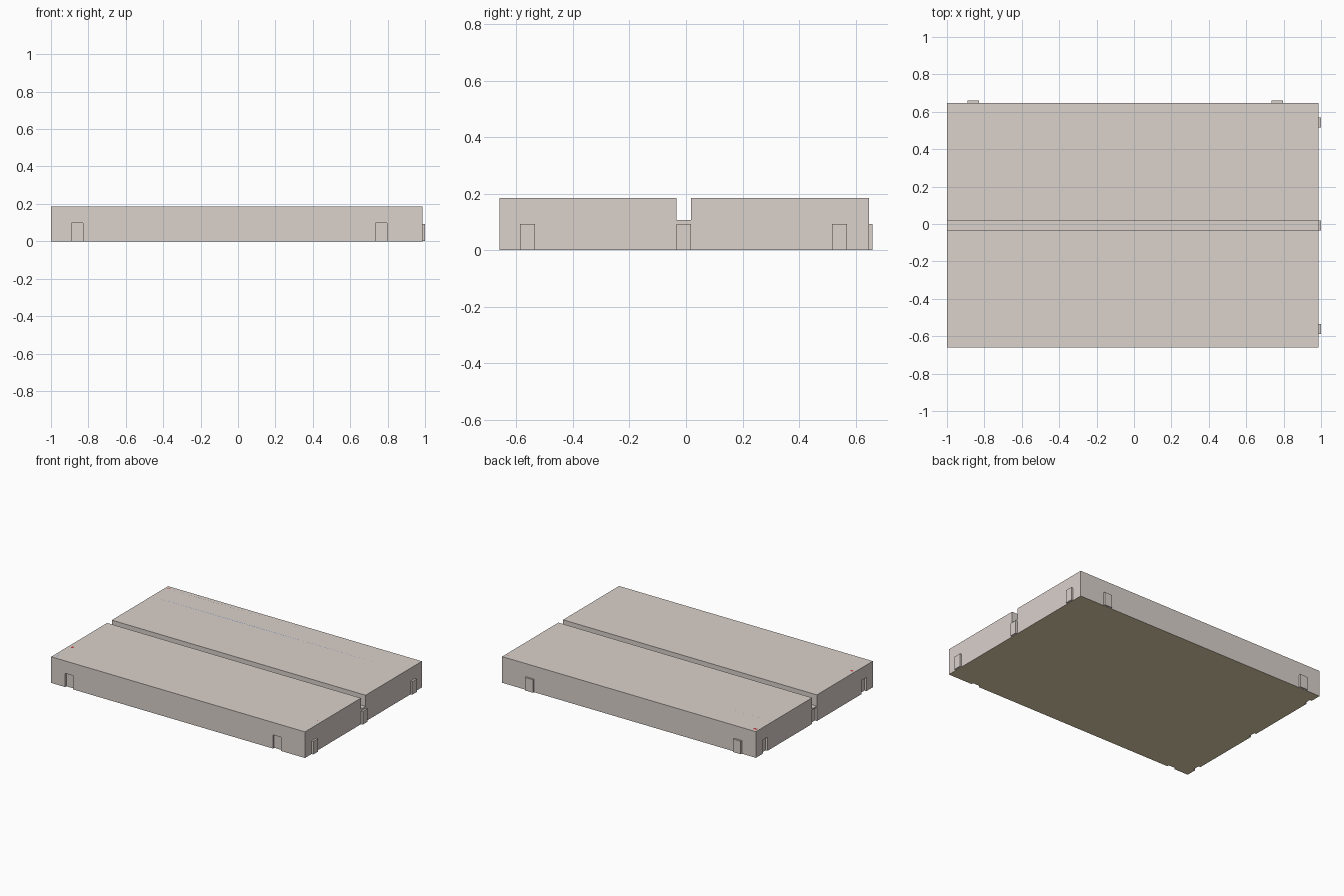
import bpy, bmesh, math

if "Cube" in bpy.data.objects:
    bpy.data.objects.remove(bpy.data.objects["Cube"])

def material(name, rgb):
    def lin(c):
        c /= 255
        return c / 12.92 if c <= 0.04045 else ((c + 0.055) / 1.055) ** 2.4
    m = bpy.data.materials.new(name)
    m.diffuse_color = (*[lin(c) for c in rgb], 1)
    m.use_nodes = True
    m.node_tree.nodes["Principled BSDF"].inputs["Base Color"].default_value = m.diffuse_color
    return m

GREY = material("warm grey", (218, 209, 203))
OLIVE = material("tan underside", (227, 214, 175))
RED = material("red mark", (200, 60, 65))
BLUE = material("blue mark", (70, 120, 200))
DARK = material("dark grey mark", (110, 112, 112))

def finish(name, bm, mat=GREY):
    bmesh.ops.recalc_face_normals(bm, faces=bm.faces)
    me = bpy.data.meshes.new(name)
    bm.to_mesh(me)
    bm.free()
    me.materials.append(mat)
    ob = bpy.data.objects.new(name, me)
    bpy.context.collection.objects.link(ob)
    return ob

def box(name, x0, x1, y0, y1, z0, z1, mat=GREY):
    bm = bmesh.new()
    bmesh.ops.create_cube(bm, size=1)
    for v in bm.verts:
        v.co = (x1 if v.co.x > 0 else x0, y1 if v.co.y > 0 else y0, z1 if v.co.z > 0 else z0)
    return finish(name, bm, mat)

X0, X1, Y0, Y1, H = -1.0, 0.986, -0.66, 0.647, 0.185
G0, G1, GZ = -0.034, 0.018, 0.106
long_side = [(-0.89, -0.83), (0.735, 0.797)]
short_side = [(-0.587, -0.534), (-0.034, 0.018), (0.517, 0.57)]

# slab: grooved cross-section extruded along x
profile = [(Y0, 0), (Y1, 0), (Y1, H), (G1, H), (G1, GZ), (G0, GZ), (G0, H), (Y0, H)]
bm = bmesh.new()
face = bm.faces.new([bm.verts.new((X0, y, z)) for y, z in profile])
ext = bmesh.ops.extrude_face_region(bm, geom=[face])
bmesh.ops.translate(bm, vec=(X1 - X0, 0, 0),
                    verts=[g for g in ext["geom"] if isinstance(g, bmesh.types.BMVert)])
slab = finish("slab", bm)

# slots in the front and left sides
cutters = [box("slot_cutter", a, b, Y0 - 0.05, Y0 + 0.014, -0.05, 0.097) for a, b in long_side]
cutters += [box("slot_cutter", X0 - 0.05, X0 + 0.015, a, b, -0.05, 0.097) for a, b in short_side]
for c in cutters:
    mod = slab.modifiers.new("slot", "BOOLEAN")
    mod.operation = "DIFFERENCE"
    mod.solver = "EXACT"
    mod.object = c
bpy.context.view_layer.update()
me = bpy.data.meshes.new_from_object(slab.evaluated_get(bpy.context.evaluated_depsgraph_get()))
slab.modifiers.clear()
slab.data = me
for c in cutters:
    bpy.data.objects.remove(c)

# tan underside
me.materials.clear()
me.materials.append(GREY)
me.materials.append(OLIVE)
for p in me.polygons:
    p.material_index = 1 if p.normal.z < -0.9 and p.center.z < 0.01 else 0

# matching tabs on the back and right sides
for a, b in long_side:
    box("back_tab", a, b, Y1 - 0.01, 0.66, 0.001, 0.093)
for a, b in short_side:
    box("right_tab", X1 - 0.01, 1.0, a, b, 0.001, 0.093)

# fine marks lying flush in the top
def mark(name, x0, x1, y0, y1, mat):
    box(name, x0, x1, y0, y1, H - 0.004, H, mat)

mark("blue_line", -0.93, 0.91, 0.459, 0.463, BLUE)
mark("grey_line", -0.93, 0.91, 0.613, 0.616, DARK)
for y in (0.46, -0.622):
    mark("blue_tick", -0.975, -0.972, y - 0.018, y + 0.018, BLUE)
for x, y, r in [(-0.973, 0.615, 0.015), (0.955, 0.615, 0.011),
                (-0.973, -0.465, 0.012), (0.955, -0.465, 0.009)]:
    bm = bmesh.new()
    bmesh.ops.create_cone(bm, cap_ends=True, segments=8, radius1=r, radius2=r, depth=0.004)
    bmesh.ops.translate(bm, vec=(x, y, H - 0.002), verts=bm.verts)
    finish("red_dot", bm, RED)
